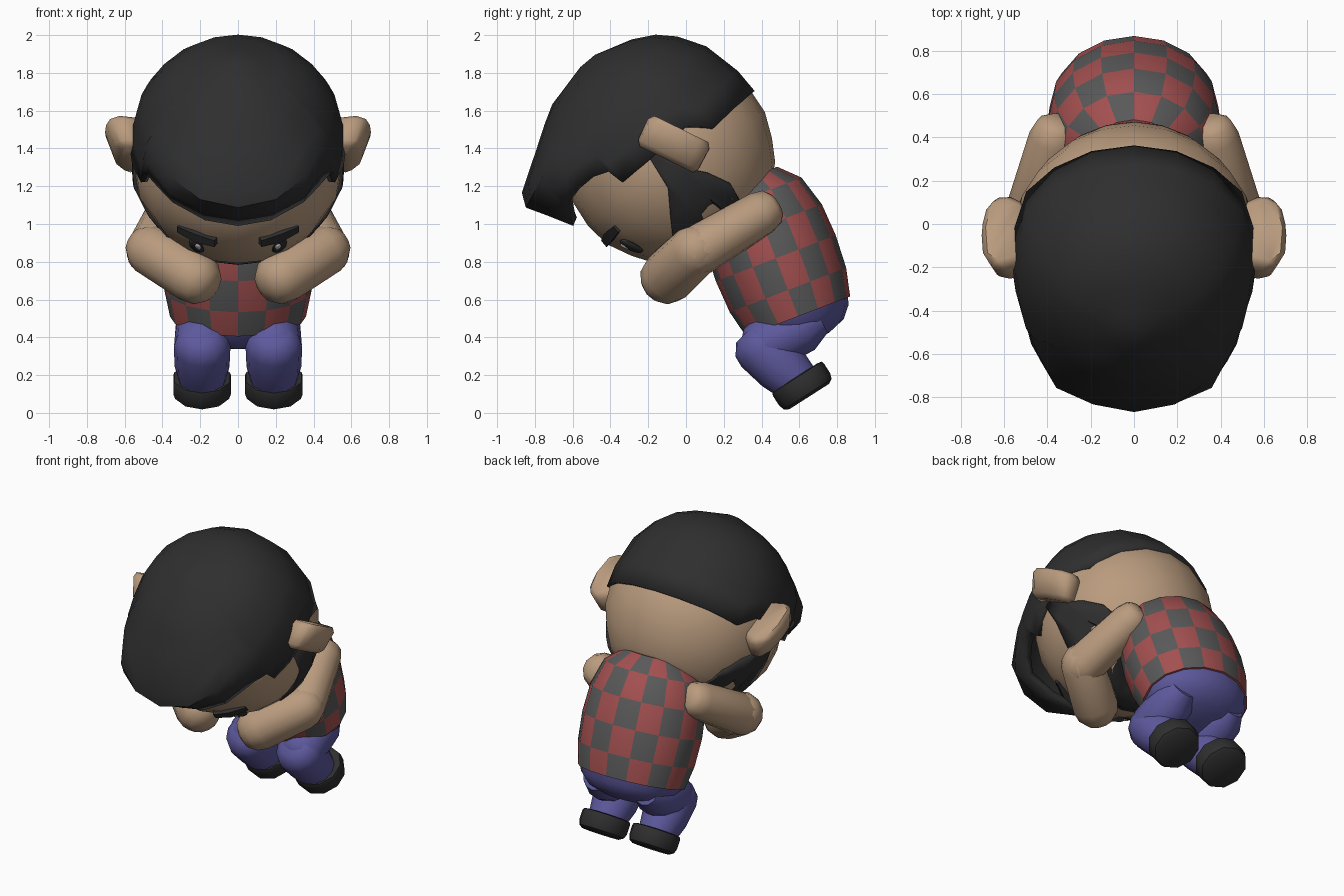
import bpy, bmesh
from math import sin, cos, radians, tau
from mathutils import Matrix, Vector

if "Cube" in bpy.data.objects:
    bpy.data.objects.remove(bpy.data.objects["Cube"])


def mat(name, r, g, b):
    m = bpy.data.materials.new(name)
    m.diffuse_color = (r, g, b, 1)
    m.use_nodes = True
    m.node_tree.nodes["Principled BSDF"].inputs["Base Color"].default_value = m.diffuse_color
    return m


SKIN = mat("skin_tan", .49, .33, .21)
BLACK = mat("black", .028, .028, .028)
RED = mat("shirt_red", .37, .08, .08)
GREY = mat("shirt_grey", .10, .10, .10)
BLUE = mat("trouser_blue", .11, .10, .34)
WHITE = mat("eye_white", .75, .75, .75)


def tilt(y, z, deg):
    return Matrix.Translation((0, y, z)) @ Matrix.Rotation(radians(deg), 4, 'X')


HEAD = tilt(-.09, 1.35, 40)
BODY = tilt(.59, .52, 21)


def finish(name, bm, frame, mats, mirror=False, angle=40):
    """Turn a bmesh into an object, shaded smooth with sharp edges kept."""
    bm.transform(frame)
    bmesh.ops.recalc_face_normals(bm, faces=bm.faces)
    me = bpy.data.meshes.new(name)
    bm.to_mesh(me)
    bm.free()
    for m in mats:
        me.materials.append(m)
    for p in me.polygons:
        p.use_smooth = True
    me.set_sharp_from_angle(angle=radians(angle))
    ob = bpy.data.objects.new(name, me)
    bpy.context.collection.objects.link(ob)
    if mirror:
        ob.modifiers.new("mirror", 'MIRROR').use_mirror_merge = False
    return ob


def loft(bm, rings, closed=True, cap=True):
    """Skin a list of point rings; return the faces as (row, column, face)."""
    rows = [[bm.verts.new(p) for p in ring] for ring in rings]
    n = len(rows[0])
    out = []
    for j, (a, b) in enumerate(zip(rows, rows[1:])):
        for i in range(n if closed else n - 1):
            k = (i + 1) % n
            out.append((j, i, bm.faces.new((a[i], a[k], b[k], b[i]))))
    if cap:
        bm.faces.new(rows[0])
        bm.faces.new(rows[-1])
    return out


def ring(rx, ry, z, n):
    return [(rx * sin(tau * i / n), -ry * cos(tau * i / n), z) for i in range(n)]


def lerp(table, x):
    for (a, u), (b, v) in zip(table, table[1:]):
        if x <= b:
            return u + (v - u) * max(0, x - a) / (b - a)
    return table[-1][1]


def limb(name, a, b, profile, m, n=12, angle=55):
    """Lathe (distance, radius) pairs along the line from a to b, mirrored."""
    a, b = Vector(a), Vector(b)
    frame = Matrix.Translation(a) @ (b - a).to_track_quat('Z', 'Y').to_matrix().to_4x4()
    bm = bmesh.new()
    loft(bm, [ring(r, r, d, n) for d, r in profile])
    return finish(name, bm, frame, [m], True, angle)


# head
SKULL = [(-.50, .18), (-.47, .30), (-.38, .415), (-.27, .485), (-.14, .545), (0, .56),
         (.15, .54), (.32, .46), (.46, .32), (.54, .12)]
bm = bmesh.new()
loft(bm, [ring(r, r, u, 20) for u, r in SKULL])
finish("head", bm, HEAD, [SKIN])

# hair: cap with an uneven hairline and a jutting fringe
HAIRLINE = [(0, .05), (16, .08), (32, .16), (42, .18), (52, .18), (60, .15), (62, .06),
            (76, .06), (92, .06), (108, .07), (120, -.03), (140, -.02), (160, -.02), (180, -.02)]
CAP = [(-.02, .575), (.12, .575), (.33, .53), (.45, .46), (.54, .375), (.605, .26), (.67, .05)]
FRINGE = [(.05, .62), (.2, .70), (.285, .75), (.36, .715), (.485, .51), (.61, .31), (.67, .05)]
BULGE = [(0, 1), (20, .95), (32, .8), (42, .5), (60, .15), (78, 0), (180, 0)]
sides = HAIRLINE + [(-a, low) for a, low in HAIRLINE[-2:0:-1]]
rings = []
for s in (0, .2, .38, .5, .7, .82, .91, .97, 1):
    pts = []
    for a, low in sides:
        u = low + s * (.67 - low)
        k = lerp(BULGE, abs(a))
        r = lerp(CAP, u) * (1 - k) + lerp(FRINGE, u) * k
        pts.append((r * sin(radians(a)), -r * cos(radians(a)), u))
    rings.append(pts)
bm = bmesh.new()
loft(bm, rings, cap=False)
bm.faces.new([v for v in list(bm.verts)[-len(sides):]])
hair = finish("hair", bm, HEAD, [BLACK])
sol = hair.modifiers.new("thickness", 'SOLIDIFY')
sol.thickness, sol.offset = .05, -1

# beard: thin band along the jaw with sideburns
JAW = [(0, -.41), (20, -.41), (40, -.40), (52, -.36), (68, -.24), (79, -.12), (82, .07),
       (93, .07), (95, -.12), (102, -.20), (110, -.31), (113, -.44)]
jaw = [(-a, t) for a, t in JAW[:0:-1]] + JAW
rings = []
for s in (0, .33, .66, 1):
    pts = []
    for a, top in jaw:
        u = top + s * (-.49 - top)
        r = lerp(SKULL, u) + .014
        pts.append((r * sin(radians(a)), -r * cos(radians(a)), u - .008 * s))
    rings.append(pts)
bm = bmesh.new()
loft(bm, rings, closed=False, cap=False)
beard = finish("beard", bm, HEAD, [BLACK])
sol = beard.modifiers.new("thickness", 'SOLIDIFY')
sol.thickness, sol.offset = .02, -1

# ears: slabs leaning forward, flared outward at the back
bm = bmesh.new()
EAR = [(.50, .15), (.63, .185), (.70, .13), (.71, -.02), (.68, -.15), (.60, -.20), (.50, -.15)]
loft(bm, [[(.5 + (x - .5) * k, y, z) for x, z in EAR] for y, k in ((-.09, .72), (.09, 1.03))])
bmesh.ops.bevel(bm, geom=bm.edges[:], offset=.03, segments=1, affect='EDGES')
finish("ears", bm, tilt(-.07, 1.425, 64), [SKIN], True, 50)


# eyes, glints and brows lie on the face
def on_face(x, u, out=0):
    r = lerp(SKULL, u) + out
    y = -(r * r - x * x) ** .5
    return HEAD @ Matrix.Translation((x, y, u)) @ Matrix.Rotation(x / .5, 4, 'Z')


def blob(name, frame, size, m):
    bm = bmesh.new()
    bmesh.ops.create_uvsphere(bm, u_segments=12, v_segments=8, radius=1,
                              matrix=Matrix.Diagonal((*size, 1)))
    finish(name, bm, frame @ Matrix.Rotation(radians(25), 4, 'X'), [m], True, 60)


blob("eyes", on_face(.22, -.23), (.042, .018, .068), BLACK)
blob("eye_glints", on_face(.212, -.21, .012), (.017, .01, .026), WHITE)
bm = bmesh.new()
loft(bm, [[(x, y, z - h), (x, y + .05, z - h), (x, y + .05, z + h), (x, y, z + h)]
          for x, y, z, h in ((-.11, -.01, -.012, .022), (0, -.025, 0, .028), (.11, -.005, .005, .02))])
finish("brows", bm, on_face(.22, -.115), [BLACK], True)

# checked shirt
bm = bmesh.new()
SHIRT = [(-.01, .36, .295), (.14, .39, .33), (.32, .40, .34),
         (.50, .385, .33), (.67, .33, .28), (.77, .21, .18)]
for j, i, f in loft(bm, [ring(rx, ry, u, 16) for u, rx, ry in SHIRT]):
    f.material_index = (i + j + 1) % 2
finish("shirt", bm, BODY, [RED, GREY])

# hips
bm = bmesh.new()
loft(bm, [ring(rx, ry, u, 16) for u, rx, ry in
          ((.01, .355, .29), (-.05, .33, .27), (-.11, .27, .22), (-.15, .15, .12))])
finish("hips", bm, BODY, [BLUE])

# arms
limb("upper_arms", (.36, .42, 1.07), (.46, .05, .85),
     [(-.07, .06), (-.04, .10), (.03, .12), (.42, .135), (.49, .12), (.54, .08), (.56, .03)], SKIN)
limb("forearms", (.46, .05, .86), (.20, -.12, .70),
     [(-.13, .03), (-.11, .08), (-.06, .12), (0, .138), (.30, .145), (.37, .13),
      (.42, .09), (.44, .03)], SKIN)

# legs
limb("thighs", (.19, .62, .46), (.19, .40, .35),
     [(-.10, .09), (0, .14), (.22, .148), (.29, .125), (.325, .08), (.34, .03)], BLUE)
limb("shins", (.19, .40, .35), (.19, .61, .14),
     [(-.11, .08), (-.06, .135), (0, .15), (.15, .145), (.27, .12)], BLUE)

# shoes
limb("shoes", (.19, .585, .192), (.19, .638, .109),
     [(0, .13), (.005, .155), (.02, .16), (.08, .16), (.11, .15), (.125, .125)], BLACK, 10, 40)
